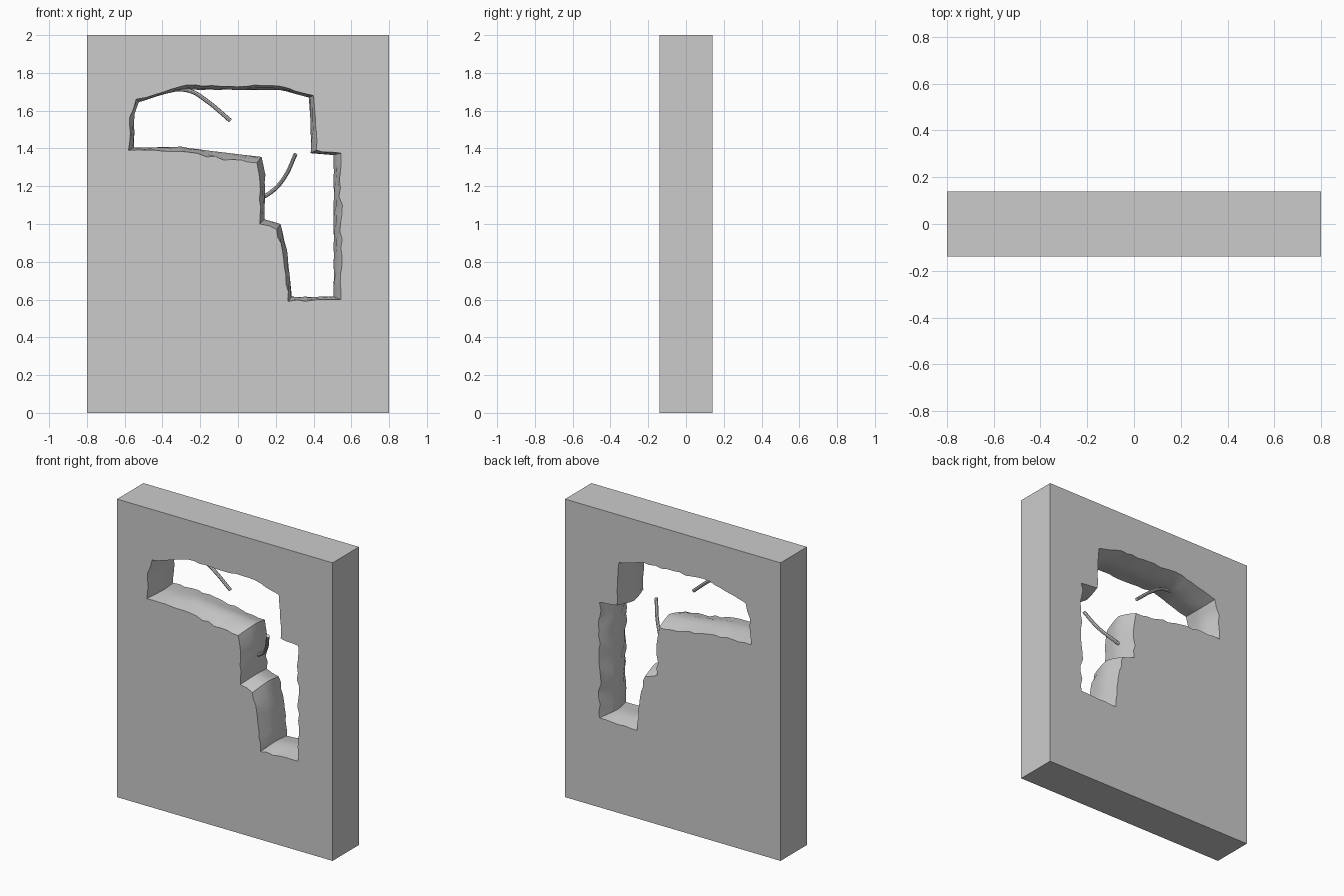
import bpy, bmesh, math, random
from mathutils import Vector

if "Cube" in bpy.data.objects:
    bpy.data.objects.remove(bpy.data.objects["Cube"])

random.seed(4)
W, D, H = 0.8, 0.14, 2.0

# Hole outline: (x, z at the wall faces, x, z at the narrower middle)
OUTLINE = [
    (-.58, 1.39, -.55, 1.405), (-.575, 1.56, -.548, 1.58), (-.54, 1.66, -.525, 1.645),
    (-.39, 1.70, -.38, 1.69), (-.275, 1.735, -.29, 1.71), (.22, 1.73, .22, 1.71),
    (.40, 1.68, .375, 1.67), (.41, 1.53, .385, 1.53), (.415, 1.39, .385, 1.375),
    (.545, 1.375, .505, 1.365), (.545, .60, .505, .615), (.265, .59, .285, .615),
    (.235, .86, .26, .86), (.205, .97, .225, 1.0), (.115, 1.0, .14, 1.025),
    (.112, 1.26, .145, 1.26), (.10, 1.325, .125, 1.355), (-.165, 1.355, -.17, 1.39),
    (-.31, 1.385, -.30, 1.41)]

# Subdivide the outline so the broken edge can be roughened
points = []
for i, a in enumerate(OUTLINE):
    b = OUTLINE[(i + 1) % len(OUTLINE)]
    length = math.hypot(b[0] - a[0], b[1] - a[1])
    n = max(1, round(length / 0.045))
    for k in range(n):
        t = k / n
        points.append(([p + (q - p) * t for p, q in zip(a, b)], k == 0))


# Wall slab with a rough broken hole
def make_wall():
    bm = bmesh.new()
    rings = []
    for s in (-1, -.65, -.33, 0, .33, .65, 1):
        ring = []
        for (ox, oz, ix, iz), corner in points:
            f = abs(s) ** 1.3
            if not corner:
                f += random.uniform(-.32, .22) * (f if f > .5 else .5)
            f = max(f, 0)
            ring.append(bm.verts.new((ix + (ox - ix) * f, s * D, iz + (oz - iz) * f)))
        rings.append(ring)
    n = len(points)
    for r0, r1 in zip(rings, rings[1:]):
        for i in range(n):
            j = (i + 1) % n
            bm.faces.new((r0[i], r0[j], r1[j], r1[i]))
    frames = []
    for ring, y in ((rings[0], -D), (rings[-1], D)):
        frame = [bm.verts.new((x, y, z)) for x, z in ((-W, 0), (W, 0), (W, H), (-W, H))]
        edges = [bm.edges.new((frame[i], frame[(i + 1) % 4])) for i in range(4)]
        edges += [bm.edges.get((ring[i], ring[(i + 1) % n])) for i in range(n)]
        bmesh.ops.triangle_fill(bm, edges=edges, use_beauty=True, normal=(0, y / D, 0))
        frames.append(frame)
    a, b = frames
    for i in range(4):
        j = (i + 1) % 4
        bm.faces.new((a[i], a[j], b[j], b[i]))
    bmesh.ops.recalc_face_normals(bm, faces=bm.faces[:])
    me = bpy.data.meshes.new("broken_wall")
    bm.to_mesh(me)
    bm.free()
    ob = bpy.data.objects.new("broken_wall", me)
    bpy.context.collection.objects.link(ob)
    return ob


# Bent reinforcement bar following a few points
def make_bar(name, path):
    cu = bpy.data.curves.new(name, 'CURVE')
    cu.dimensions = '3D'
    cu.bevel_depth = 0.011
    cu.bevel_resolution = 2
    cu.resolution_u = 6
    cu.use_fill_caps = True
    sp = cu.splines.new('BEZIER')
    sp.bezier_points.add(len(path) - 1)
    for bp, co in zip(sp.bezier_points, path):
        bp.co = Vector(co)
        bp.handle_left_type = bp.handle_right_type = 'AUTO'
    ob = bpy.data.objects.new(name, cu)
    bpy.context.collection.objects.link(ob)
    return ob


parts = [make_wall(),
         make_bar("upper_bar", [(-.35, -.03, 1.715), (-.25, -.028, 1.703),
                                (-.17, -.025, 1.655), (-.04, -.022, 1.547)]),
         make_bar("lower_bar", [(.09, .02, 1.125), (.17, .005, 1.165),
                                (.245, -.05, 1.245), (.305, -.12, 1.37)])]

bpy.ops.object.select_all(action='DESELECT')
for ob in parts:
    ob.select_set(True)
bpy.context.view_layer.objects.active = parts[0]
bpy.ops.object.convert(target='MESH')
bpy.ops.object.shade_smooth_by_angle(angle=math.radians(35))
